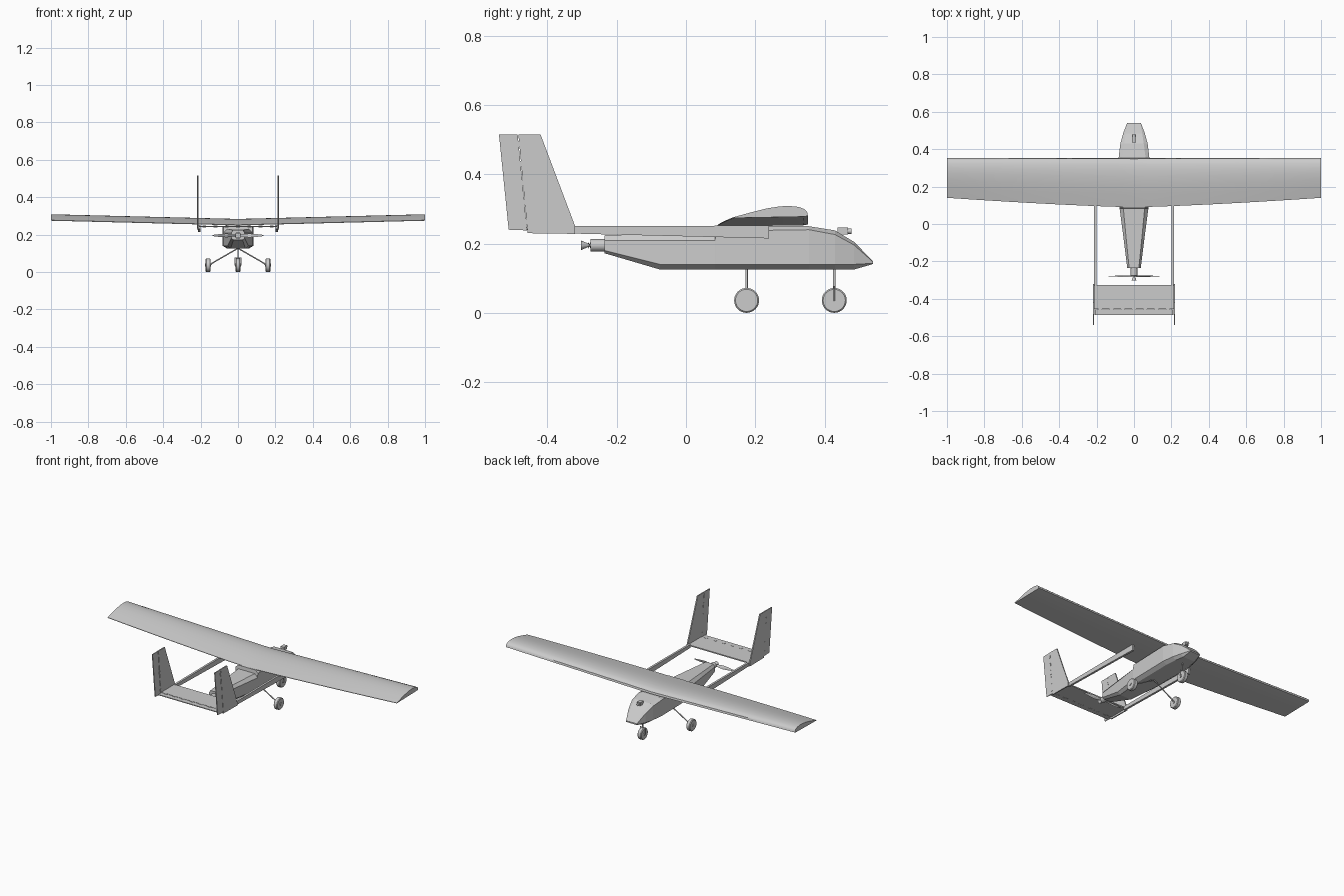
import bpy, bmesh, math
from mathutils import Vector

grey = bpy.data.materials.new("light_grey")
grey.diffuse_color = (0.6, 0.6, 0.6, 1)


def finish(name, bm, smooth=None):
    bmesh.ops.recalc_face_normals(bm, faces=bm.faces)
    me = bpy.data.meshes.new(name)
    bm.to_mesh(me)
    bm.free()
    me.materials.append(grey)
    ob = bpy.data.objects.new(name, me)
    bpy.context.collection.objects.link(ob)
    if smooth:
        bpy.ops.object.select_all(action='DESELECT')
        ob.select_set(True)
        bpy.context.view_layer.objects.active = ob
        bpy.ops.object.shade_smooth_by_angle(angle=math.radians(smooth))
    return ob


def loft(name, rings, smooth=None):
    """Skin a list of equal-length closed rings and cap both ends."""
    bm = bmesh.new()
    vs = [[bm.verts.new(p) for p in r] for r in rings]
    n = len(vs[0])
    for a, b in zip(vs, vs[1:]):
        for i in range(n):
            j = (i + 1) % n
            bm.faces.new((a[i], a[j], b[j], b[i]))
    bm.faces.new(vs[0])
    bm.faces.new(vs[-1])
    return finish(name, bm, smooth)


def box(name, x, y, z):
    return loft(name, [[(x[0], y[0], k), (x[1], y[0], k), (x[1], y[1], k), (x[0], y[1], k)]
                       for k in z])


def plate(name, x, t, yz):
    """Flat side-profile plate of thickness t centred at x."""
    return loft(name, [[(x + s * t / 2, y, z) for y, z in yz] for s in (-1, 1)])


def tube(name, a, b, r1, r2=None, n=12, bevel=0):
    """Round bar or cone between two points."""
    a, b = Vector(a), Vector(b)
    d = (b - a).normalized()
    q = d.to_track_quat('Z', 'Y')
    stops = [(a, r1), (b, r1 if r2 is None else r2)]
    if bevel:
        stops = [(a, r1 - bevel), (a + d * bevel, r1), (b - d * bevel, r1), (b, r1 - bevel)]
    return loft(name, [[c + q @ Vector((r * math.cos(k * math.tau / n),
                                        r * math.sin(k * math.tau / n), 0))
                        for k in range(n)] for c, r in stops], 40)


# Fuselage: chamfered sections (y, bottom, low edge, high edge, top, half width, bottom hw, top hw)
sections = [
    (-0.235, 0.172, 0.180, 0.209, 0.224, 0.036, 0.024, 0.026),
    (-0.075, 0.125, 0.140, 0.209, 0.227, 0.056, 0.040, 0.042),
    (0.084, 0.125, 0.140, 0.209, 0.230, 0.077, 0.055, 0.057),
    (0.086, 0.125, 0.140, 0.236, 0.252, 0.077, 0.055, 0.060),
    (0.355, 0.125, 0.140, 0.240, 0.250, 0.082, 0.058, 0.062),
    (0.430, 0.125, 0.140, 0.226, 0.238, 0.073, 0.052, 0.052),
    (0.485, 0.125, 0.140, 0.196, 0.205, 0.058, 0.042, 0.044),
    (0.540, 0.141, 0.143, 0.147, 0.149, 0.037, 0.034, 0.034),
]
loft("fuselage", [[(-wb, y, b), (wb, y, b), (w, y, l), (w, y, h),
                   (wt, y, t), (-wt, y, t), (-w, y, h), (-w, y, l)]
                  for y, b, l, h, t, w, wb, wt in sections])

# Wing: flat-bottomed airfoil, dihedral and a tapered trailing edge
foil = [(0, 0.0), (0.012, 0.012), (0.05, 0.020), (0.13, 0.0265), (0.25, 0.0295), (0.38, 0.029),
        (0.55, 0.024), (0.75, 0.0145), (1, 0.001), (1, -0.002), (0.5, -0.002), (0.05, -0.002)]
rings = []
for i in range(-12, 13):
    x = i / 12
    back = 0.09 + 0.05 * abs(x) ** 1.35
    rings.append([(x, 0.352 - c * (0.352 - back), 0.251 + 0.025 * abs(x) + (1 - c) * 0.004 + t)
                  for c, t in foil])
loft("wing", rings, 35)

# Twin booms and fins with rudders
for side, s in (("left", -1), ("right", 1)):
    plate(side + "_boom", s * 0.2065, 0.013,
          [(0.24, 0.215), (0.24, 0.252), (-0.33, 0.25), (-0.33, 0.229)])
    plate(side + "_fin", s * 0.2155, 0.007,
          [(-0.32, 0.228), (-0.32, 0.25), (-0.42, 0.515), (-0.484, 0.515), (-0.457, 0.23)])
    plate(side + "_rudder", s * 0.2155, 0.005,
          [(-0.459, 0.238), (-0.486, 0.515), (-0.54, 0.515), (-0.512, 0.24)])
    for k in range(5):
        f = 0.1 + 0.2 * k
        y, z = -0.458 - 0.027 * f, 0.235 + 0.28 * f
        box(side + "_rudder_hinge", (s * 0.2155 - 0.0045, s * 0.2155 + 0.0045),
            (y - 0.005, y + 0.005), (z - 0.008, z + 0.008))

# Horizontal tail with elevator
box("tailplane", (-0.213, 0.213), (-0.455, -0.325), (0.240, 0.247))
box("elevator", (-0.209, 0.209), (-0.487, -0.4565), (0.241, 0.246))
for k in range(-3, 4):
    box("elevator_hinge", (k * 0.06 - 0.01, k * 0.06 + 0.01), (-0.461, -0.451), (0.239, 0.248))

# Pusher motor, shaft, spinner and twisted propeller blades
tube("motor", (0, -0.275, 0.195), (0, -0.232, 0.195), 0.018, n=20)
tube("propeller_shaft", (0, -0.30, 0.195), (0, -0.27, 0.195), 0.004)
tube("spinner", (0, -0.303, 0.195), (0, -0.278, 0.195), 0.014, 0.003, n=16)
for side, s in (("left", -1), ("right", 1)):
    rings = []
    for r, chord, ang in ((0.0, 0.004, 40), (0.03, 0.008, 35), (0.06, 0.011, 25),
                          (0.10, 0.008, 17), (0.137, 0.003, 12)):
        a = s * math.radians(ang)
        cz, cy = math.cos(a), math.sin(a)
        rings.append([(s * r, -0.279 + u * chord * cy + v * cz, 0.195 + u * chord * cz - v * cy)
                      for u, v in ((-1, 0), (0, 0.0015), (1, 0), (0, -0.0015))])
    loft(side + "_propeller_blade", rings)

# Camera on the nose
box("camera_body", (-0.012, 0.012), (0.437, 0.468), (0.226, 0.247))
tube("camera_lens", (0, 0.466, 0.236), (0, 0.478, 0.236), 0.008, n=16)


# Landing gear
def wheel(name, x, y):
    tube(name, (x - 0.013, y, 0.036), (x + 0.013, y, 0.036), 0.036, n=32, bevel=0.004)
    tube(name + "_hub", (x - 0.016, y, 0.036), (x + 0.016, y, 0.036), 0.008)


wheel("nose_wheel", 0, 0.428)
tube("nose_strut", (0, 0.428, 0.07), (0, 0.428, 0.13), 0.0035)
for s in (-1, 1):
    tube("nose_fork_arm", (s * 0.017, 0.428, 0.034), (s * 0.017, 0.428, 0.076), 0.002)
tube("nose_fork_bridge", (-0.018, 0.428, 0.075), (0.018, 0.428, 0.075), 0.0025)
for side, s in (("left", -1), ("right", 1)):
    wheel(side + "_main_wheel", s * 0.16, 0.175)
    tube(side + "_main_leg", (0, 0.175, 0.127), (s * 0.142, 0.175, 0.045), 0.0035)
    tube(side + "_axle", (s * 0.14, 0.175, 0.046), (s * 0.15, 0.175, 0.036), 0.0035)
